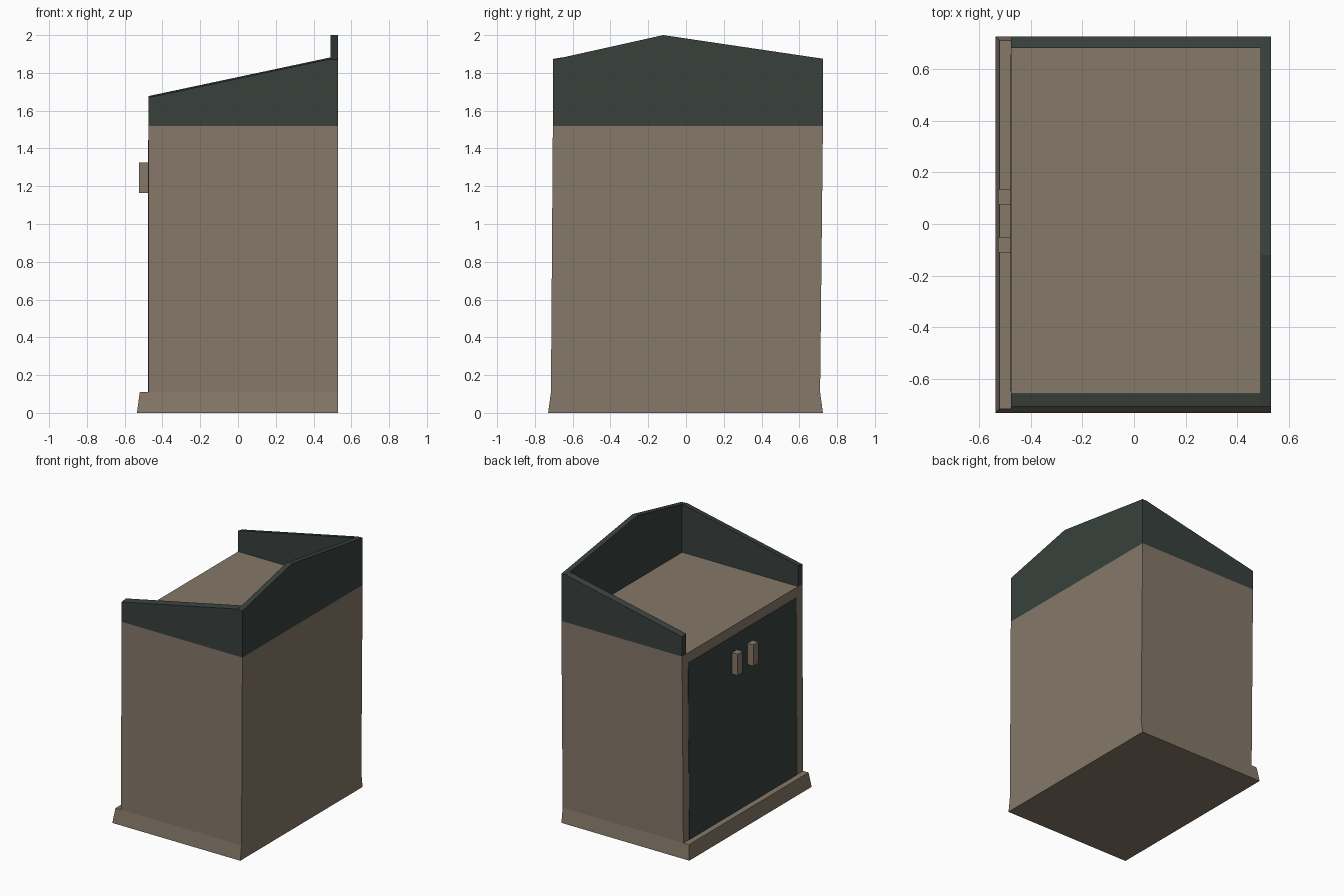
import bpy, bmesh

if "Cube" in bpy.data.objects:
    bpy.data.objects.remove(bpy.data.objects["Cube"])


def material(name, rgb):
    m = bpy.data.materials.new(name)
    m.diffuse_color = (*rgb, 1)
    m.use_nodes = True
    m.node_tree.nodes["Principled BSDF"].inputs["Base Color"].default_value = m.diffuse_color
    return m


tan = material("tan_paint", (0.235, 0.19, 0.14))
dark = material("dark_green_paint", (0.040, 0.053, 0.046))


def loft(name, rings, mat):
    """Join equal-sized vertex rings into a closed solid."""
    bm = bmesh.new()
    loops = [[bm.verts.new(p) for p in ring] for ring in rings]
    n = len(loops[0])
    for a, b in zip(loops, loops[1:]):
        for i in range(n):
            j = (i + 1) % n
            bm.faces.new((a[i], a[j], b[j], b[i]))
    bm.faces.new(loops[0])
    bm.faces.new(loops[-1])
    bmesh.ops.recalc_face_normals(bm, faces=bm.faces[:])
    me = bpy.data.meshes.new(name)
    bm.to_mesh(me)
    bm.free()
    me.materials.append(mat)
    ob = bpy.data.objects.new(name, me)
    bpy.context.collection.objects.link(ob)
    return ob


def rect(x0, x1, y0, y1, z):
    return [(x0, y0, z), (x1, y0, z), (x1, y1, z), (x0, y1, z)]


def box(name, x0, x1, y0, y1, z0, z1, mat):
    return loft(name, [rect(x0, x1, y0, y1, z0), rect(x0, x1, y0, y1, z1)], mat)


XF, XB, TOP, SKIRT = -0.475, 0.53, 1.52, 0.11

# Cabinet body with flared foot
loft("cabinet_body", [rect(XF, XB, -0.73, 0.725, 0),
                      rect(XF, XB, -0.715, 0.71, SKIRT),
                      rect(XF, XB, -0.705, 0.725, TOP)], tan)

# Sloped plinth along the door side
loft("plinth", [rect(-0.535, XF, -0.73, 0.725, 0),
                rect(-0.52, XF, -0.715, 0.71, SKIRT)], tan)

# Dark door panel and its two handles
loft("door_panel", [rect(XF - 0.002, XF + 0.01, -0.645, 0.64, SKIRT),
                    rect(XF - 0.002, XF + 0.01, -0.635, 0.655, 1.445)], dark)
for side, y in (("right", -0.11), ("left", 0.075)):
    box("handle_" + side, -0.525, XF, y, y + 0.06, 1.165, 1.325, tan)

# Gabled back wall above the worktop
gable = [(-0.705, TOP), (0.725, TOP), (0.725, 1.875), (-0.12, 2.0), (-0.705, 1.87)]
loft("back_wall", [[(x, y, z) for y, z in gable] for x in (0.49, XB)], dark)

# Sloping side walls, top edge slightly lower on the outside
for side, outer, inner in (("front", -0.705, -0.655), ("rear", 0.725, 0.68)):
    rings = []
    for y, drop in ((outer, 0.008), (inner, 0)):
        rings.append([(XF, y, TOP), (0.49, y, TOP),
                      (0.49, y, 1.882 - drop), (XF, y, 1.677 - drop)])
    loft("side_wall_" + side, rings, dark)
